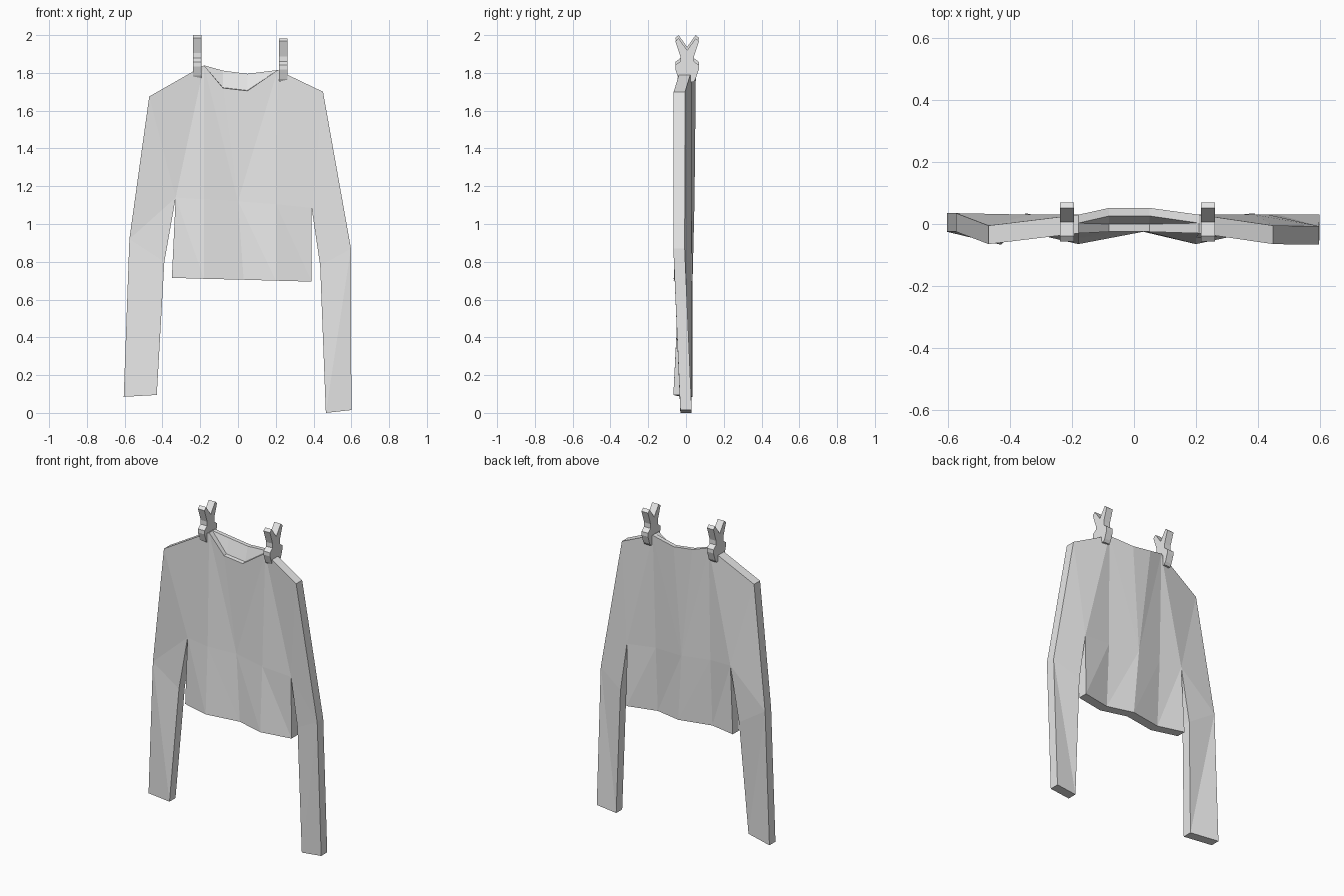
import bpy, bmesh

cube = bpy.data.objects.get("Cube")
if cube:
    bpy.data.objects.remove(cube, do_unlink=True)

grey = bpy.data.materials.new("light grey")
grey.use_nodes = True
grey.diffuse_color = (0.8, 0.8, 0.8, 1)
grey.node_tree.nodes["Principled BSDF"].inputs["Base Color"].default_value = (0.8, 0.8, 0.8, 1)


def finish(bm, name):
    bmesh.ops.recalc_face_normals(bm, faces=bm.faces)
    mesh = bpy.data.meshes.new(name)
    bm.to_mesh(mesh)
    bm.free()
    mesh.materials.append(grey)
    obj = bpy.data.objects.new(name, mesh)
    bpy.context.collection.objects.link(obj)
    return obj


# Pattern points of the cloth: x, front y, z
pattern = {
    "shoulder_r": (-0.47, -0.065, 1.675), "neck_r": (-0.18, -0.03, 1.84),
    "collar_r": (-0.08, -0.025, 1.72), "collar_l": (0.05, -0.025, 1.705),
    "neck_l": (0.21, -0.03, 1.815), "shoulder_l": (0.45, -0.065, 1.70),
    "pit_r": (-0.33, -0.03, 1.14), "fold_r": (-0.18, -0.045, 1.13),
    "chest": (0.0, -0.015, 1.12), "fold_l": (0.2, -0.045, 1.105),
    "pit_l": (0.39, -0.03, 1.085),
    "hem_r": (-0.35, -0.025, 0.715), "hem_fold_r": (-0.18, -0.065, 0.71),
    "hem_mid": (0.03, -0.025, 0.705), "hem_fold_l": (0.2, -0.065, 0.70),
    "hem_l": (0.39, -0.025, 0.695),
    "elbow_r": (-0.575, -0.025, 0.92), "crook_r": (-0.39, -0.03, 0.8),
    "cuff_out_r": (-0.605, -0.025, 0.085), "cuff_in_r": (-0.43, -0.067, 0.095),
    "elbow_l": (0.598, -0.067, 0.87), "crook_l": (0.435, -0.03, 0.78),
    "cuff_out_l": (0.6, -0.03, 0.015), "cuff_in_l": (0.465, -0.03, 0.0),
}
THICK = 0.06

# Cloth panels, shared by front and back
panels = [
    "neck_r pit_r fold_r", "neck_r fold_r chest", "neck_r chest collar_r",
    "collar_r chest collar_l", "collar_l chest neck_l", "neck_l chest fold_l",
    "neck_l fold_l pit_l",
]
row = ["pit_r", "fold_r", "chest", "fold_l", "pit_l"]
hem = ["hem_r", "hem_fold_r", "hem_mid", "hem_fold_l", "hem_l"]
for i in range(4):
    panels += [f"{row[i]} {hem[i]} {hem[i + 1]}", f"{row[i]} {hem[i + 1]} {row[i + 1]}"]
for s in "rl":
    panels += [f"neck_{s} shoulder_{s} pit_{s}", f"shoulder_{s} elbow_{s} pit_{s}",
               f"elbow_{s} crook_{s} pit_{s}", f"elbow_{s} cuff_in_{s} crook_{s}",
               f"elbow_{s} cuff_out_{s} cuff_in_{s}"]

# Outer edge of the cloth, from one neck point round to the other
edge = ["neck_r", "shoulder_r", "elbow_r", "cuff_out_r", "cuff_in_r", "crook_r", "pit_r",
        *hem, "pit_l", "crook_l", "cuff_in_l", "cuff_out_l", "elbow_l", "shoulder_l", "neck_l"]

bm = bmesh.new()
front = {k: bm.verts.new(p) for k, p in pattern.items()}
back = {k: bm.verts.new((x, y + THICK, z)) for k, (x, y, z) in pattern.items()}
back["collar_r"].co = (-0.08, 0.052, 1.812)
back["collar_l"].co = (0.05, 0.052, 1.795)
for panel in panels:
    for side in (front, back):
        bm.faces.new([side[k] for k in panel.split()])
for a, b in zip(edge, edge[1:]):
    bm.faces.new([front[a], front[b], back[b], back[a]])

# Collar: front rim, recessed lining and back rim
neck_line = ["neck_r", "collar_r", "collar_l", "neck_l"]
low, high = [], []
for k in neck_line:
    f, b = front[k].co, back[k].co
    if k.startswith("neck"):
        v = bm.verts.new((f.x, 0.003, f.z))
        low.append(v)
        high.append(v)
    else:
        low.append(bm.verts.new((f.x, 0.0, f.z + 0.002)))
        high.append(bm.verts.new((b.x, 0.026, b.z)))
for i in range(3):
    a, b = neck_line[i], neck_line[i + 1]
    bm.faces.new([front[a], front[b], low[i + 1], low[i]])
    bm.faces.new([back[a], back[b], high[i + 1], high[i]])
    bm.faces.new(list(dict.fromkeys([low[i], low[i + 1], high[i + 1], high[i]])))
# Close the shoulder seam where the rims meet it
for i, k in ((0, "neck_r"), (3, "neck_l")):
    bm.faces.new([front[k], low[i], back[k]])
finish(bm, "shirt")

# Clothes pegs: half profile of (half depth, z) mirrored front to back
half = [(0.0, 1.937), (0.045, 2.0), (0.063, 1.985), (0.036, 1.905), (0.036, 1.878),
        (0.062, 1.858), (0.062, 1.835), (0.045, 1.785), (0.033, 1.768)]
outline = half + [(-y, z) for y, z in reversed(half[1:])]
for name, x, drop in (("right_peg", -0.2165, 0.0), ("left_peg", 0.2395, 0.017)):
    bm = bmesh.new()
    face = bm.faces.new([bm.verts.new((x - 0.0225, y + 0.006, z - drop)) for y, z in outline])
    ext = bmesh.ops.extrude_face_region(bm, geom=[face], use_keep_orig=True)
    for v in ext["geom"]:
        if isinstance(v, bmesh.types.BMVert):
            v.co.x += 0.045
    finish(bm, name)
